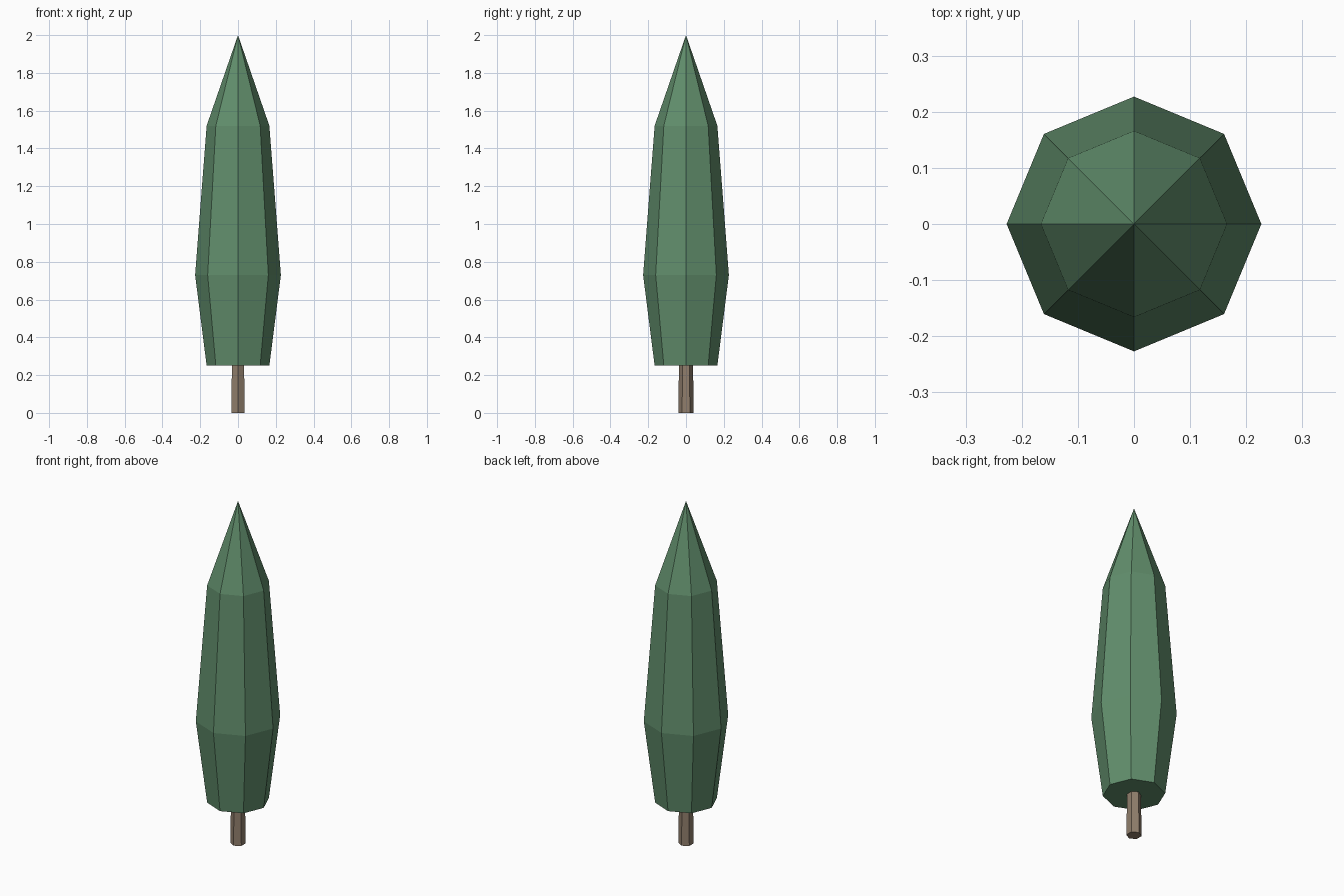
import bpy
import bmesh
from math import cos, sin, tau

cube = bpy.data.objects.get("Cube")
if cube:
    bpy.data.objects.remove(cube, do_unlink=True)


def material(name, rgb):
    mat = bpy.data.materials.new(name)
    mat.use_nodes = True
    mat.diffuse_color = (*rgb, 1)
    mat.node_tree.nodes["Principled BSDF"].inputs["Base Color"].default_value = (*rgb, 1)
    return mat


def lathe(name, profile, sides, start, mat):
    """Flat-shaded faceted solid from (radius, height) rings; radius 0 is a point."""
    bm = bmesh.new()
    rings = []
    for r, z in profile:
        angles = [start + tau * i / sides for i in range(sides if r else 1)]
        rings.append([bm.verts.new((r * cos(a), r * sin(a), z)) for a in angles])
    for low, high in zip(rings, rings[1:]):
        for i in range(sides):
            j = (i + 1) % sides
            top = [high[j], high[i]] if len(high) > 1 else high
            bm.faces.new([low[i], low[j], *top])
    for ring in (rings[0], rings[-1]):
        if len(ring) > 1:
            bm.faces.new(ring)
    bmesh.ops.recalc_face_normals(bm, faces=bm.faces)
    mesh = bpy.data.meshes.new(name)
    bm.to_mesh(mesh)
    bm.free()
    mesh.materials.append(mat)
    obj = bpy.data.objects.new(name, mesh)
    bpy.context.collection.objects.link(obj)
    return obj


leaf_green = material("leaf_green", (0.12, 0.27, 0.15))
bark_brown = material("bark_brown", (0.28, 0.21, 0.15))

# Eight-sided pointed crown
lathe("foliage", [(0.166, 0.25), (0.227, 0.73), (0.166, 1.52), (0, 2.0)],
      8, 0, leaf_green)

# Six-sided, slightly tapered trunk with a corner facing the front
lathe("trunk", [(0.041, 0), (0.037, 0.26)], 6, tau / 4, bark_brown)
